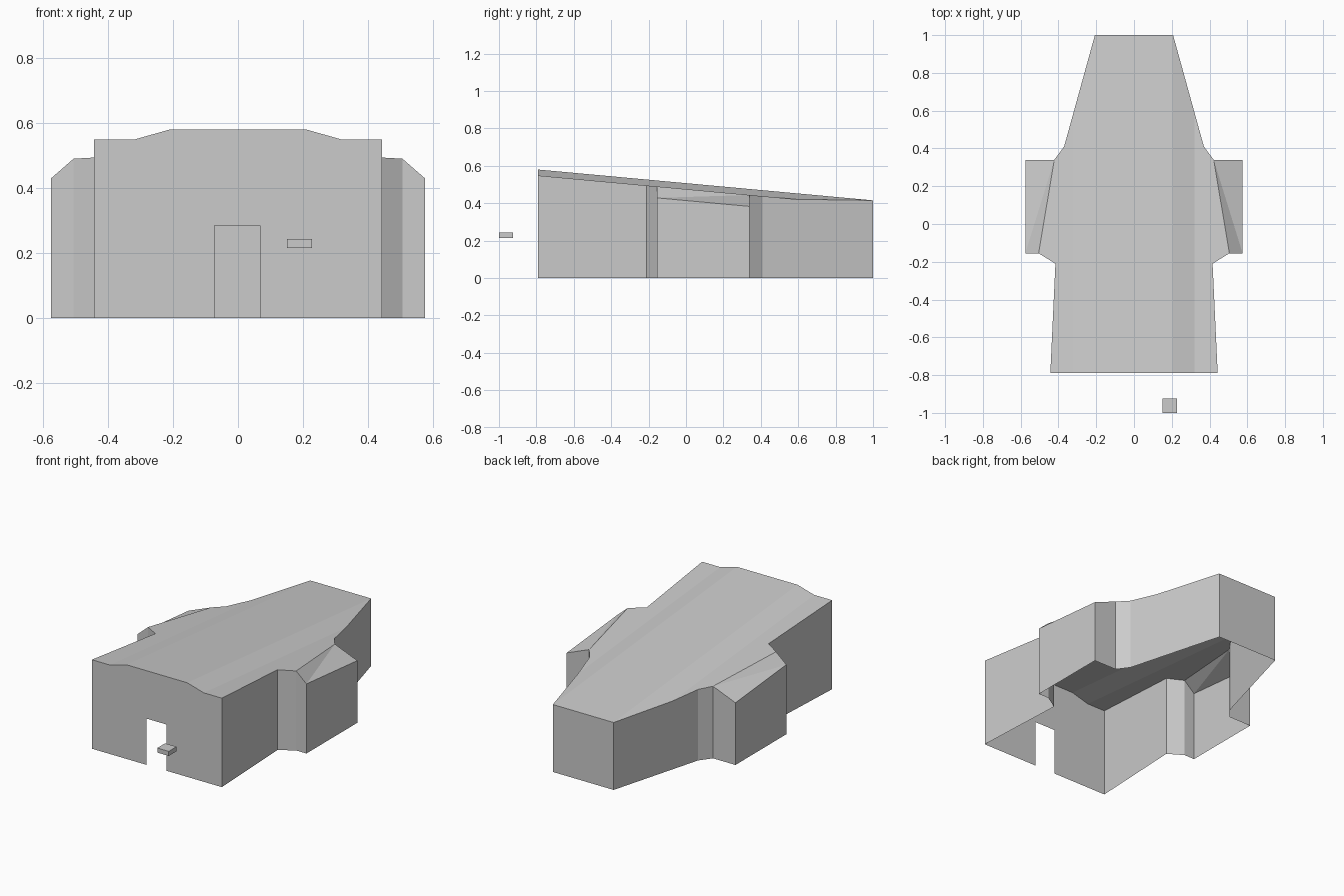
import bpy, bmesh
from mathutils import Vector

if "Cube" in bpy.data.objects:
    bpy.data.objects.remove(bpy.data.objects["Cube"])

FRONT, BACK = -0.79, 1.0


def finish(bm, name):
    bmesh.ops.recalc_face_normals(bm, faces=bm.faces)
    mesh = bpy.data.meshes.new(name)
    bm.to_mesh(mesh)
    bm.free()
    obj = bpy.data.objects.new(name, mesh)
    bpy.context.collection.objects.link(obj)
    return obj


def cut(bm, faces, co, no):
    geom = set(faces)
    for f in faces:
        geom.update(f.edges)
        geom.update(f.verts)
    bmesh.ops.bisect_plane(bm, geom=list(geom), dist=0.001,
                           plane_co=co, plane_no=no)


def roof_height(x, y):
    x = abs(x)
    drop = 0.032 * min(max((x - 0.207) / 0.113, 0), 1)
    if x > 0.56:
        drop += 0.061
    return 0.58 - drop - 0.092 * (y - FRONT)


# Roof plan: main body plus a sloped eave over each side wing
half = [(0.443, FRONT), (0.416, -0.21), (0.505, -0.155),
        (0.422, 0.34), (0.37, 0.41), (0.207, BACK)]
plan = half + [(-x, y) for x, y in reversed(half)]
bm = bmesh.new()
ring = [bm.verts.new((x, y, 0)) for x, y in plan]
bm.faces.new(ring)
n = len(ring)
for s, near, far in ((1, ring[2], ring[3]), (-1, ring[n - 3], ring[n - 4])):
    a = bm.verts.new((s * 0.575, -0.155, 0))
    b = bm.verts.new((s * 0.575, 0.34, 0))
    for tri in ((near, a, far), (a, b, far)):
        bm.faces.new(tri if s > 0 else tri[::-1])

# Crease lines along the roof, then lift it to its slope
for x in (-0.32, -0.207, 0.207, 0.32):
    cut(bm, bm.faces[:], (x, 0, 0), (1, 0, 0))
for v in bm.verts:
    v.co.z = roof_height(v.co.x, v.co.y)

# Walls dropped from the roof edge to the ground, open underneath
rim = [e for e in bm.edges if e.is_boundary]
new = bmesh.ops.extrude_edge_only(bm, edges=rim)["geom"]
for v in new:
    if isinstance(v, bmesh.types.BMVert):
        v.co.z = 0


# Doorway in the front wall
def front_faces():
    return [f for f in bm.faces if all(v.co.y < FRONT + 0.01 for v in f.verts)]


for co, no in (((-0.072, 0, 0), (1, 0, 0)), ((0.067, 0, 0), (1, 0, 0)),
               ((0, 0, 0.285), (0, 0, 1))):
    cut(bm, front_faces(), Vector(co), Vector(no))
door = [f for f in front_faces()
        if abs(f.calc_center_median().x) < 0.07 and f.calc_center_median().z < 0.285]
bmesh.ops.delete(bm, geom=door, context='FACES')
finish(bm, "building_shell")

# Small floating block in front of the door
bm = bmesh.new()
bmesh.ops.create_cube(bm, size=1)
bmesh.ops.scale(bm, vec=(0.078, 0.076, 0.028), verts=bm.verts)
bmesh.ops.translate(bm, vec=(0.189, -0.962, 0.229), verts=bm.verts)
finish(bm, "front_block")
